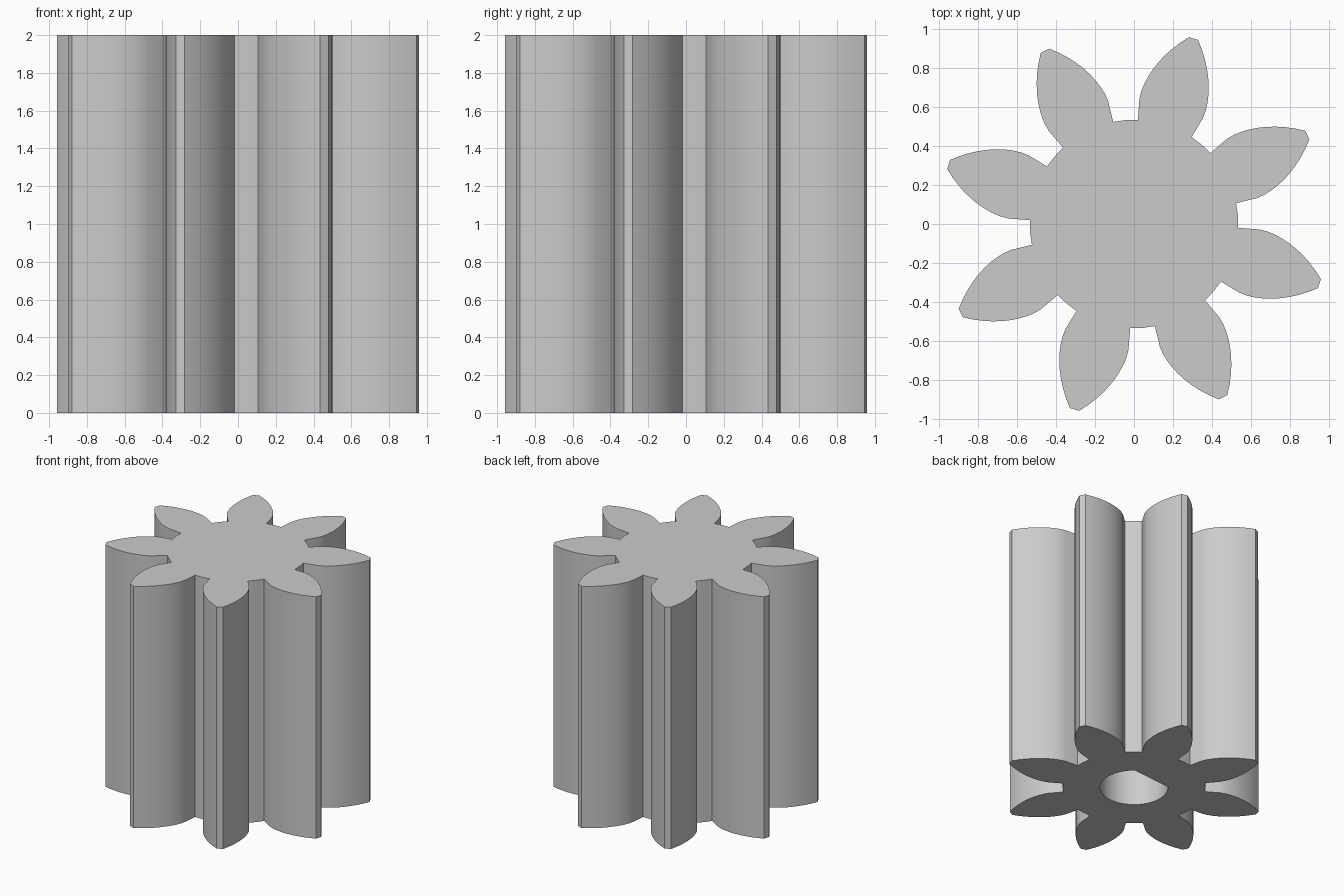
import bpy
import bmesh
from math import radians, cos, sin

HEIGHT = 2.0
TEETH = 8
PITCH = 360 / TEETH
FIRST_TOOTH = 27.2            # direction of the first tooth, in degrees
ROOT_R, FLANK_R, TIP_R = 0.535, 0.645, 1.0
FLANK_STEPS = 9
BORE_R, BORE_DEPTH = 0.255, 1.6
FLAT_DIR, FLAT_HALF = 95, 43  # flat side of the D-shaped bore

if "Cube" in bpy.data.objects:
    bpy.data.objects.remove(bpy.data.objects["Cube"], do_unlink=True)

grey = bpy.data.materials.new("plain_grey")
grey.use_nodes = True
colour = (0.6, 0.6, 0.6, 1)
grey.diffuse_color = colour
grey.node_tree.nodes["Principled BSDF"].inputs["Base Color"].default_value = colour


def polar(radius, degrees):
    a = radians(degrees)
    return radius * cos(a), radius * sin(a)


def extrude_profile(name, points, z0, z1):
    """Closed prism from a counter-clockwise outline."""
    bm = bmesh.new()
    face = bm.faces.new([bm.verts.new((x, y, z0)) for x, y in points])
    top = bmesh.ops.extrude_face_region(bm, geom=[face])["geom"]
    verts = [v for v in top if isinstance(v, bmesh.types.BMVert)]
    bmesh.ops.translate(bm, verts=verts, vec=(0, 0, z1 - z0))
    bmesh.ops.recalc_face_normals(bm, faces=bm.faces)
    mesh = bpy.data.meshes.new(name)
    bm.to_mesh(mesh)
    bm.free()
    mesh.materials.append(grey)
    obj = bpy.data.objects.new(name, mesh)
    bpy.context.collection.objects.link(obj)
    return obj


# Half tooth as (radius, half angle): straight root, then curved flank
half_tooth = [(ROOT_R, 15.7)]
for i in range(FLANK_STEPS + 1):
    t = i / FLANK_STEPS
    half_tooth.append((FLANK_R + (TIP_R - FLANK_R) * t, 15.3 - 13.9 * t ** 1.37))

# Full gear outline, each tooth mirrored about its centre line
outline = []
for k in range(TEETH):
    centre = FIRST_TOOTH + k * PITCH
    outline += [polar(r, centre - a) for r, a in half_tooth]
    outline += [polar(r, centre + a) for r, a in reversed(half_tooth)]
    outline.append(polar(ROOT_R, centre + PITCH / 2))
gear = extrude_profile("pinion_gear", outline, 0, HEIGHT)

# Blind D-shaped shaft bore in the underside
start, sweep, steps = FLAT_DIR + FLAT_HALF, 360 - 2 * FLAT_HALF, 40
bore = [polar(BORE_R, start + sweep * i / steps) for i in range(steps + 1)]
cutter = extrude_profile("bore_cutter", bore, -0.2, BORE_DEPTH)
cutter.hide_render = True

cut = gear.modifiers.new("shaft_bore", 'BOOLEAN')
cut.operation = 'DIFFERENCE'
cut.solver = 'EXACT'
cut.object = cutter
bpy.context.view_layer.objects.active = gear
gear.select_set(True)
bpy.ops.object.modifier_apply(modifier=cut.name)
bpy.data.objects.remove(cutter, do_unlink=True)
bpy.ops.object.shade_smooth_by_angle(angle=radians(20))
